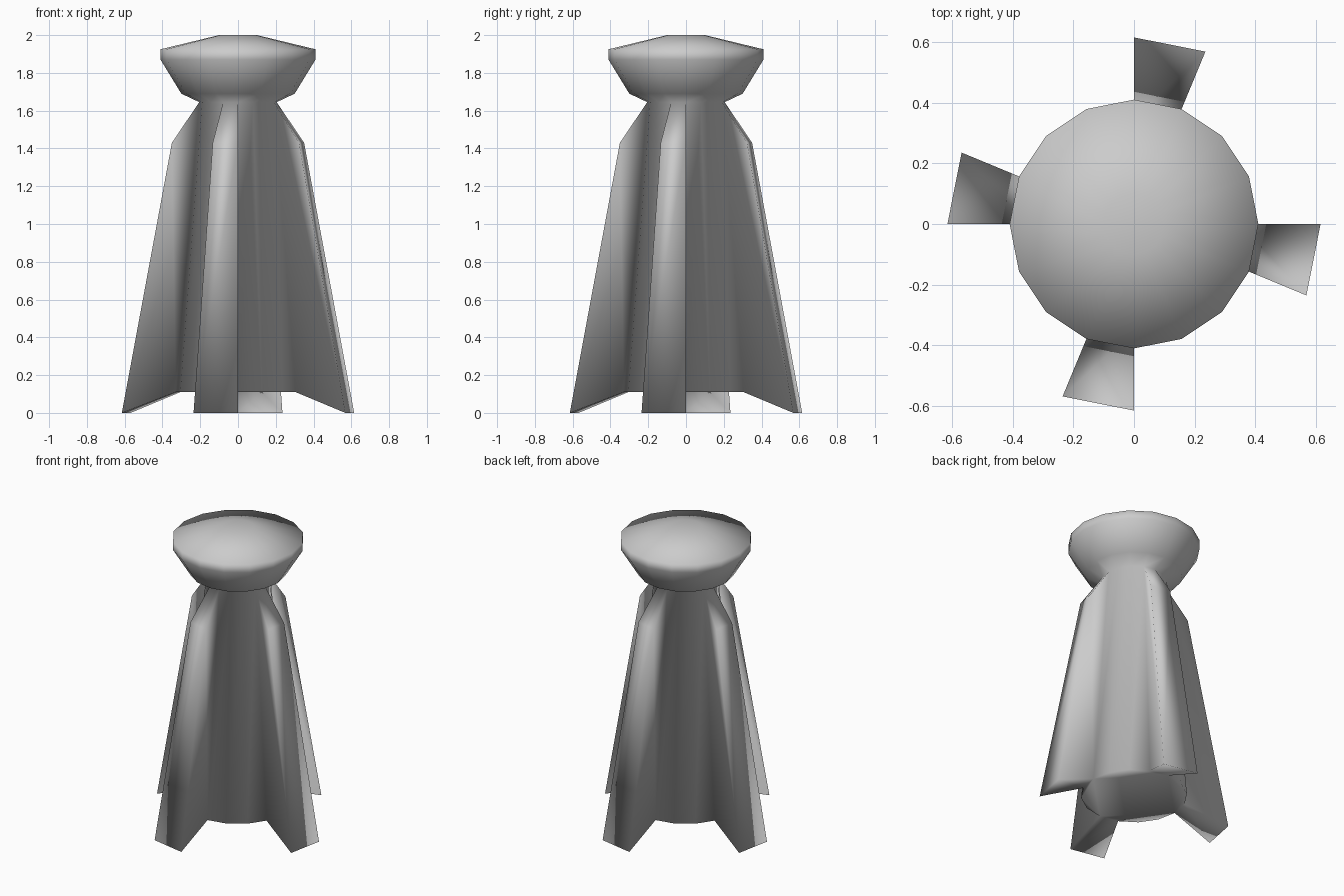
import bpy, bmesh
from math import cos, sin, tau

if "Cube" in bpy.data.objects:
    bpy.data.objects.remove(bpy.data.objects["Cube"])

SIDES = 16
# Radius and height, from the bottom of the tapered shaft to the flat tip
PROFILE = [(0.33, 0.11), (0.205, 1.645), (0.30, 1.69),
           (0.41, 1.87), (0.41, 1.925), (0.10, 2.0)]
FIN_FOOT = (0.615, 0.0)
FIN_TOP = (0.35, 1.43)


def polar(r, z, i):
    a = tau * i / SIDES
    return (r * cos(a), r * sin(a), z)


bm = bmesh.new()

# Shaft and cap: 16-sided turned profile, closed at both ends
rings = [[bm.verts.new(polar(r, z, i)) for i in range(SIDES)] for r, z in PROFILE]
fin_sides = {SIDES * q // 4 + SIDES // 4 - 1 for q in range(4)}
for k, (lo, hi) in enumerate(zip(rings, rings[1:])):
    for i in range(SIDES):
        if k == 0 and i in fin_sides:
            continue
        j = (i + 1) % SIDES
        bm.faces.new((lo[i], lo[j], hi[j], hi[i]))
bm.faces.new(rings[-1])
bm.faces.new(rings[0][::-1])

# Four fins: one shaft panel per quarter pulled outward
for i in {s % SIDES for s in fin_sides}:
    j = (i + 1) % SIDES
    inner = [rings[0][i], rings[0][j], rings[1][j], rings[1][i]]
    outer = [bm.verts.new(polar(*FIN_FOOT, i)), bm.verts.new(polar(*FIN_FOOT, j)),
             bm.verts.new(polar(*FIN_TOP, j)), bm.verts.new(polar(*FIN_TOP, i))]
    bm.faces.new(outer)
    for a in range(4):
        b = (a + 1) % 4
        bm.faces.new((inner[a], inner[b], outer[b], outer[a]))

bmesh.ops.recalc_face_normals(bm, faces=bm.faces[:])
for f in bm.faces:
    f.smooth = True

mesh = bpy.data.meshes.new("finned_pedestal")
bm.to_mesh(mesh)
bm.free()
pedestal = bpy.data.objects.new("finned_pedestal", mesh)
bpy.context.collection.objects.link(pedestal)
